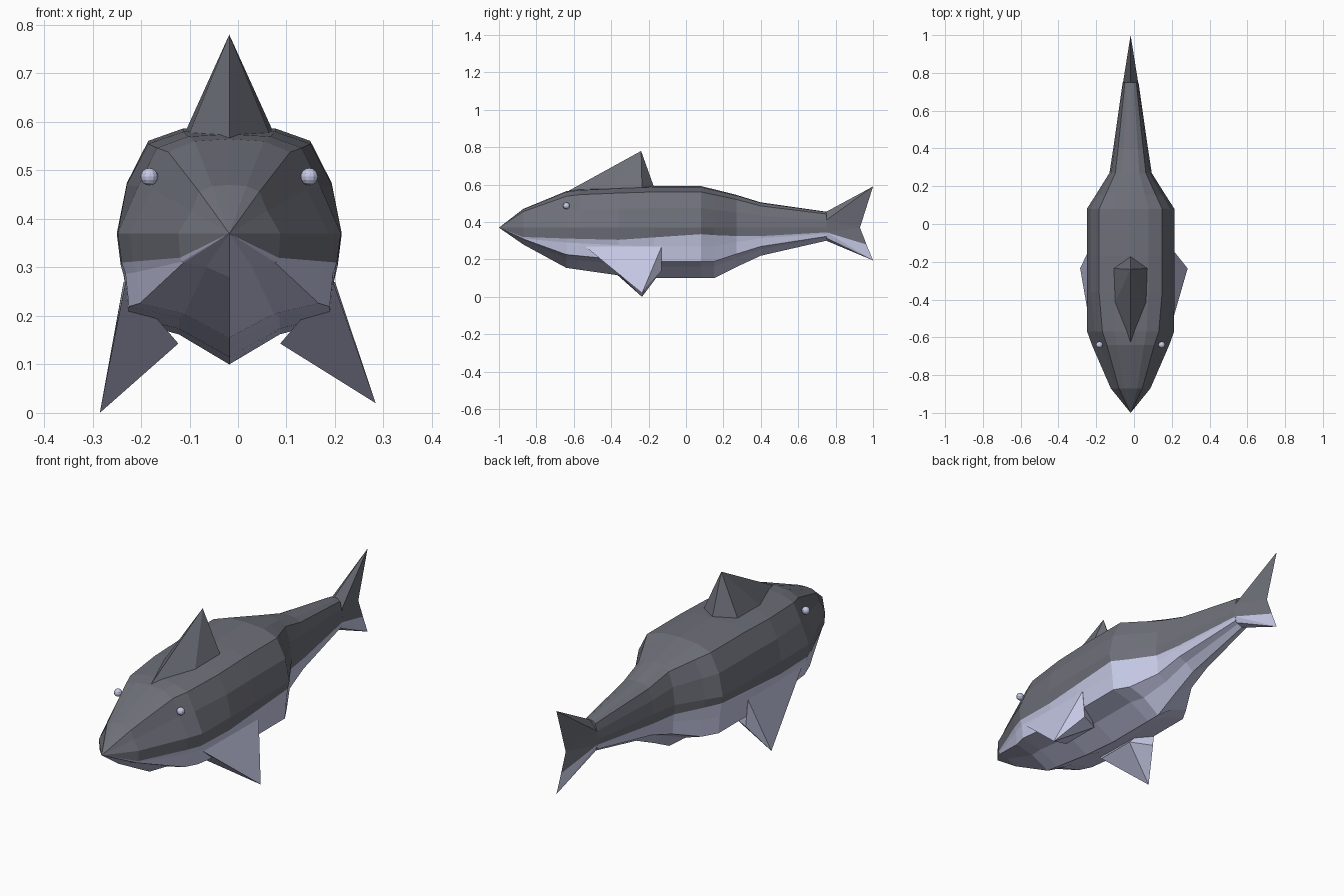
import bpy, bmesh

if "Cube" in bpy.data.objects:
    bpy.data.objects.remove(bpy.data.objects["Cube"])

CX = -0.018      # the body axis sits slightly left of centre
MID = 0.37       # height of the widest line of the body


def material(name, rgb):
    m = bpy.data.materials.new(name)
    m.diffuse_color = (*rgb, 1)
    m.use_nodes = True
    m.node_tree.nodes["Principled BSDF"].inputs["Base Color"].default_value = m.diffuse_color
    return m


BACK = material("slate_grey", (0.155, 0.16, 0.19))
BELLY = material("pale_blue_grey", (0.56, 0.58, 0.78))


def finish(bm, name, mats):
    bmesh.ops.remove_doubles(bm, verts=bm.verts, dist=0.0005)
    bmesh.ops.recalc_face_normals(bm, faces=bm.faces)
    me = bpy.data.meshes.new(name)
    bm.to_mesh(me)
    bm.free()
    for m in mats:
        me.materials.append(m)
    ob = bpy.data.objects.new(name, me)
    bpy.context.collection.objects.link(ob)
    return ob


def hull(name, pts, mat):
    bm = bmesh.new()
    for p in pts:
        bm.verts.new(p)
    res = bmesh.ops.convex_hull(bm, input=bm.verts)
    junk = [g for g in res["geom_interior"] if isinstance(g, bmesh.types.BMVert)]
    bmesh.ops.delete(bm, geom=junk, context="VERTS")
    return finish(bm, name, [mat])


# Body: lofted cross-sections (y, half width, top, bottom, colour line, upper width factor)
STATIONS = [
    (-0.87, 0.105, 0.47, 0.28, 0.32, 0.82),
    (-0.64, 0.205, 0.565, 0.155, 0.312, 0.85),
    (-0.57, 0.230, 0.575, 0.145, 0.31, 0.90),
    (-0.36, 0.232, 0.585, 0.115, 0.305, 1.0),
    (-0.17, 0.232, 0.592, 0.10, 0.318, 1.0),
    (0.08, 0.232, 0.592, 0.10, 0.335, 1.0),
    (0.15, 0.187, 0.575, 0.10, 0.33, 1.0),
    (0.27, 0.112, 0.545, 0.16, 0.325, 1.0),
    (0.40, 0.092, 0.505, 0.22, 0.325, 1.0),
    (0.75, 0.042, 0.455, 0.30, 0.345, 1.0),
]
UPPER = [(0, 1), (0.41, 0.975), (0.72, 0.86), (0.91, 0.47)]
LOWER = [(0.93, 0.37), (0.90, 0.67), (0.45, 0.77), (0, 1)]


def section(y, w, top, bot, line, s):
    half = [(u * w * s, MID + v * (top - MID)) for u, v in UPPER]
    half += [(w, MID), (0.965 * w, line)]
    half += [(u * w, min(MID - v * (MID - bot), line - 0.008)) for u, v in LOWER]
    ring = half + [(-x, z) for x, z in half[-2:0:-1]]
    return [(CX + x, y, z) for x, z in ring]


bm = bmesh.new()
rings = [[bm.verts.new(p) for p in section(*st)] for st in STATIONS]
n = len(rings[0])
nose = bm.verts.new((CX, -1, MID))
for i in range(n):
    j = (i + 1) % n
    pale = 1 if 5 <= i < n - 5 else 0
    bm.faces.new((nose, rings[0][i], rings[0][j])).material_index = pale
    for a, b in zip(rings, rings[1:]):
        bm.faces.new((a[i], b[i], b[j], a[j])).material_index = pale
bm.faces.new(rings[-1])
finish(bm, "body", [BACK, BELLY])

# Tail fin: forked wedge that thins to an edge, pale below the colour line
P = {
    "top": (0, 0.75, 0.455), "a": (0.040, 0.75, 0.41), "b": (0.040, 0.75, 0.345),
    "c": (0.032, 0.75, 0.315), "low": (0, 0.75, 0.30), "up_tip": (0, 1, 0.59),
    "notch": (0, 0.93, 0.37), "line": (0, 0.965, 0.28), "low_tip": (0, 1, 0.195),
}
FACES = [("top a up_tip", 0), ("a notch up_tip", 0), ("a b notch", 0), ("b line notch", 0),
         ("b low_tip line", 1), ("b c low_tip", 1), ("c low low_tip", 1)]
bm = bmesh.new()
for side in (1, -1):
    for names, mi in FACES:
        vs = [bm.verts.new((CX + side * P[k][0], P[k][1], P[k][2])) for k in names.split()]
        bm.faces.new(vs).material_index = mi
finish(bm, "tail_fin", [BACK, BELLY])

# Dorsal fin: pyramid with a long sloping front edge
pts = [(CX, -0.24, 0.78), (CX, -0.64, 0.56), (CX, -0.165, 0.57)]
for s in (1, -1):
    pts += [(CX + s * 0.085, -0.42, 0.57), (CX + s * 0.095, -0.235, 0.57)]
hull("dorsal_fin", pts, BACK)

# Pectoral fins and eyes on both sides
for s, label, tip in ((1, "right", (0.284, -0.235, 0.02)), (-1, "left", (-0.285, -0.235, 0.0))):
    base = [(0.214, -0.54, 0.27), (0.218, -0.13, 0.27), (0.205, -0.13, 0.14),
            (0.105, -0.38, 0.143), (0.105, -0.18, 0.143), (0.238, -0.37, 0.152)]
    hull(label + "_pectoral_fin", [(CX + s * x, y, z) for x, y, z in base] + [tip], BELLY)

    bpy.ops.mesh.primitive_uv_sphere_add(segments=12, ring_count=8, radius=0.018,
                                         location=(CX + s * 0.165, -0.64, 0.487))
    eye = bpy.context.object
    eye.name = label + "_eye"
    eye.data.materials.append(BELLY)
